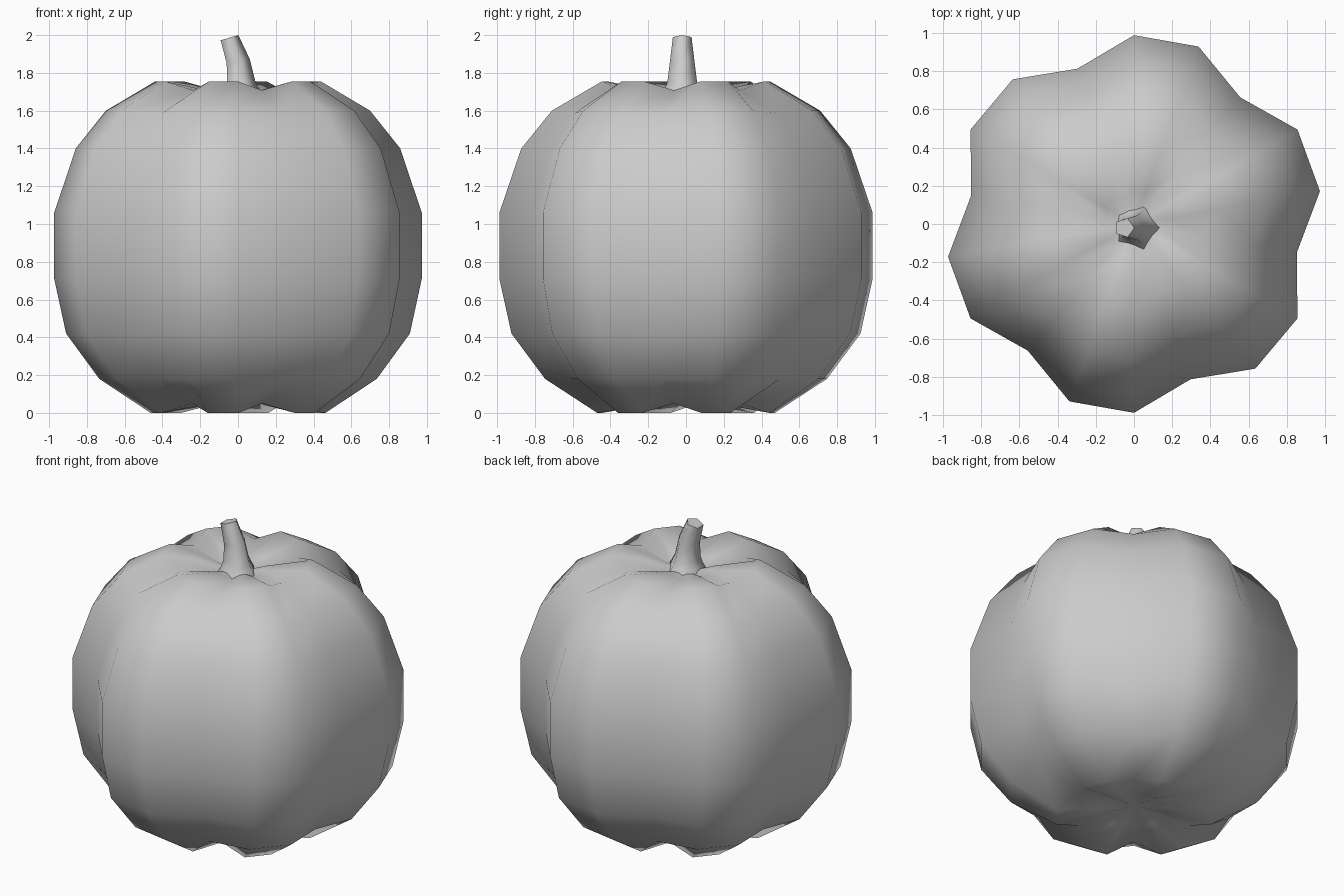
import bpy, bmesh
from math import sin, cos, radians, pi
from mathutils import Vector

if "Cube" in bpy.data.objects:
    bpy.data.objects.remove(bpy.data.objects["Cube"])


def loft(name, rings, bottom=None, top=None, angle=60):
    """Skin a stack of equal-sized point rings, with poles or flat caps at the ends."""
    bm = bmesh.new()
    loops = [[bm.verts.new(p) for p in ring] for ring in rings]
    n = len(loops[0])
    for a, b in zip(loops, loops[1:]):
        for i in range(n):
            j = (i + 1) % n
            bm.faces.new((a[i], a[j], b[j], b[i]))
    for loop, pole in ((loops[0], bottom), (loops[-1], top)):
        if pole is None:
            bm.faces.new(loop)
        else:
            c = bm.verts.new(pole)
            for i in range(n):
                bm.faces.new((loop[i], loop[(i + 1) % n], c))
    bmesh.ops.recalc_face_normals(bm, faces=bm.faces)
    mesh = bpy.data.meshes.new(name)
    bm.to_mesh(mesh)
    bm.free()
    obj = bpy.data.objects.new(name, mesh)
    bpy.context.collection.objects.link(obj)
    bpy.ops.object.select_all(action='DESELECT')
    bpy.context.view_layer.objects.active = obj
    obj.select_set(True)
    bpy.ops.object.shade_smooth_by_angle(angle=radians(angle))
    return obj


# Pumpkin body: six lobes, two ridge points then one groove point around each
# (ridge radius, ridge z, groove radius, groove z)
profile = [
    (0.20, 0.045, 0.17, 0.075),
    (0.47, 0.00, 0.375, 0.05),
    (0.746, 0.18, 0.65, 0.18),
    (0.924, 0.42, 0.80, 0.41),
    (0.988, 0.71, 0.865, 0.71),
    (0.988, 1.06, 0.865, 1.06),
    (0.872, 1.40, 0.76, 1.39),
    (0.71, 1.60, 0.63, 1.585),
    (0.445, 1.755, 0.37, 1.708),
    (0.17, 1.705, 0.15, 1.675),
]
rings = []
for rr, rz, gr, gz in profile:
    ring = []
    for i in range(18):
        a = radians(10 + 20 * i)
        r, z = (gr, gz) if i % 3 == 2 else (rr, rz)
        ring.append((r * cos(a), r * sin(a), z))
    rings.append(ring)
loft("pumpkin_body", rings, (0, 0, 0.08), (0, 0, 1.66))

# Stem: bent five-sided stalk, (centre x, z, radius, tilt slope)
stem = [
    (0.015, 1.63, 0.14, 0.0),
    (0.015, 1.70, 0.105, 0.0),
    (0.01, 1.75, 0.083, 0.0),
    (-0.005, 1.86, 0.068, 0.17),
    (-0.05, 1.985, 0.052, 0.29),
]
rings = []
for cx, z, r, slope in stem:
    rings.append([(cx + r * cos(2 * pi * i / 5), -0.02 + r * sin(2 * pi * i / 5),
                   z + slope * r * cos(2 * pi * i / 5)) for i in range(5)])
loft("stem", rings, angle=75)
